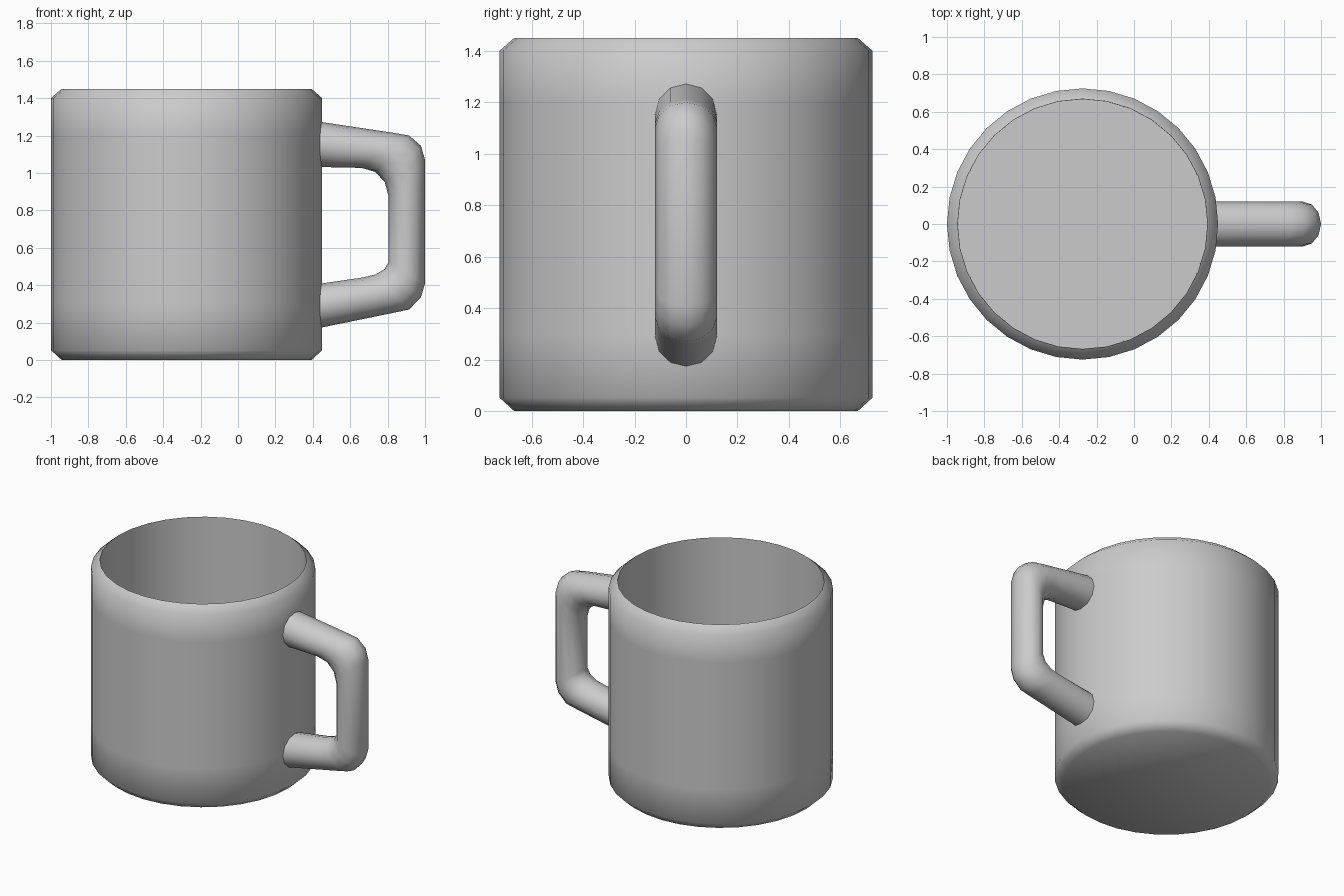
import bpy, bmesh
from math import cos, sin, pi, radians
from mathutils import Vector

if "Cube" in bpy.data.objects:
    bpy.data.objects.remove(bpy.data.objects["Cube"])


def skin_rings(name, rings, smooth_angle):
    """Join successive rings of points into a capped tube."""
    bm = bmesh.new()
    loops = [[bm.verts.new(p) for p in ring] for ring in rings]
    n = len(loops[0])
    for a, b in zip(loops, loops[1:]):
        for i in range(n):
            j = (i + 1) % n
            bm.faces.new((a[i], a[j], b[j], b[i]))
    bm.faces.new(loops[0])
    bm.faces.new(loops[-1])
    bmesh.ops.recalc_face_normals(bm, faces=bm.faces)
    mesh = bpy.data.meshes.new(name)
    bm.to_mesh(mesh)
    bm.free()
    obj = bpy.data.objects.new(name, mesh)
    bpy.context.collection.objects.link(obj)
    bpy.ops.object.select_all(action='DESELECT')
    obj.select_set(True)
    bpy.context.view_layer.objects.active = obj
    bpy.ops.object.shade_smooth_by_angle(angle=radians(smooth_angle))
    return obj


# Cup body: outside with chamfered ends, sharp rim, straight inner wall and floor
CENTRE_X = -0.275
profile = [(0.668, 0), (0.725, 0.052), (0.725, 0.3), (0.725, 1.2),
           (0.725, 1.4), (0.668, 1.45), (0.667, 0.06)]
body_rings = [[Vector((CENTRE_X + r * cos(2 * pi * i / 32), r * sin(2 * pi * i / 32), z))
               for i in range(32)] for r, z in profile]
skin_rings("cup_body", body_rings, 50)

# Handle: oval sections spanning outer and inner edge points (x, z)
edges = [((0.42, 1.276), (0.42, 1.032)), ((0.84, 1.213), (0.66, 1.027)),
         ((0.915, 1.20), (0.735, 1.005)), ((0.978, 1.145), (0.785, 0.95)),
         ((1.0, 1.07), (0.805, 0.875)), ((1.0, 0.41), (0.805, 0.525)),
         ((0.978, 0.335), (0.785, 0.487)), ((0.915, 0.27), (0.735, 0.457)),
         ((0.84, 0.254), (0.66, 0.44)), ((0.42, 0.168), (0.42, 0.405))]
handle_rings = []
for (ox, oz), (ix, iz) in edges:
    outer, inner = Vector((ox, 0, oz)), Vector((ix, 0, iz))
    mid, half = (outer + inner) / 2, (outer - inner) / 2
    handle_rings.append([mid + half * cos(2 * pi * i / 12)
                         + Vector((0, 0.12 * sin(2 * pi * i / 12), 0)) for i in range(12)])
skin_rings("handle", handle_rings, 50)
